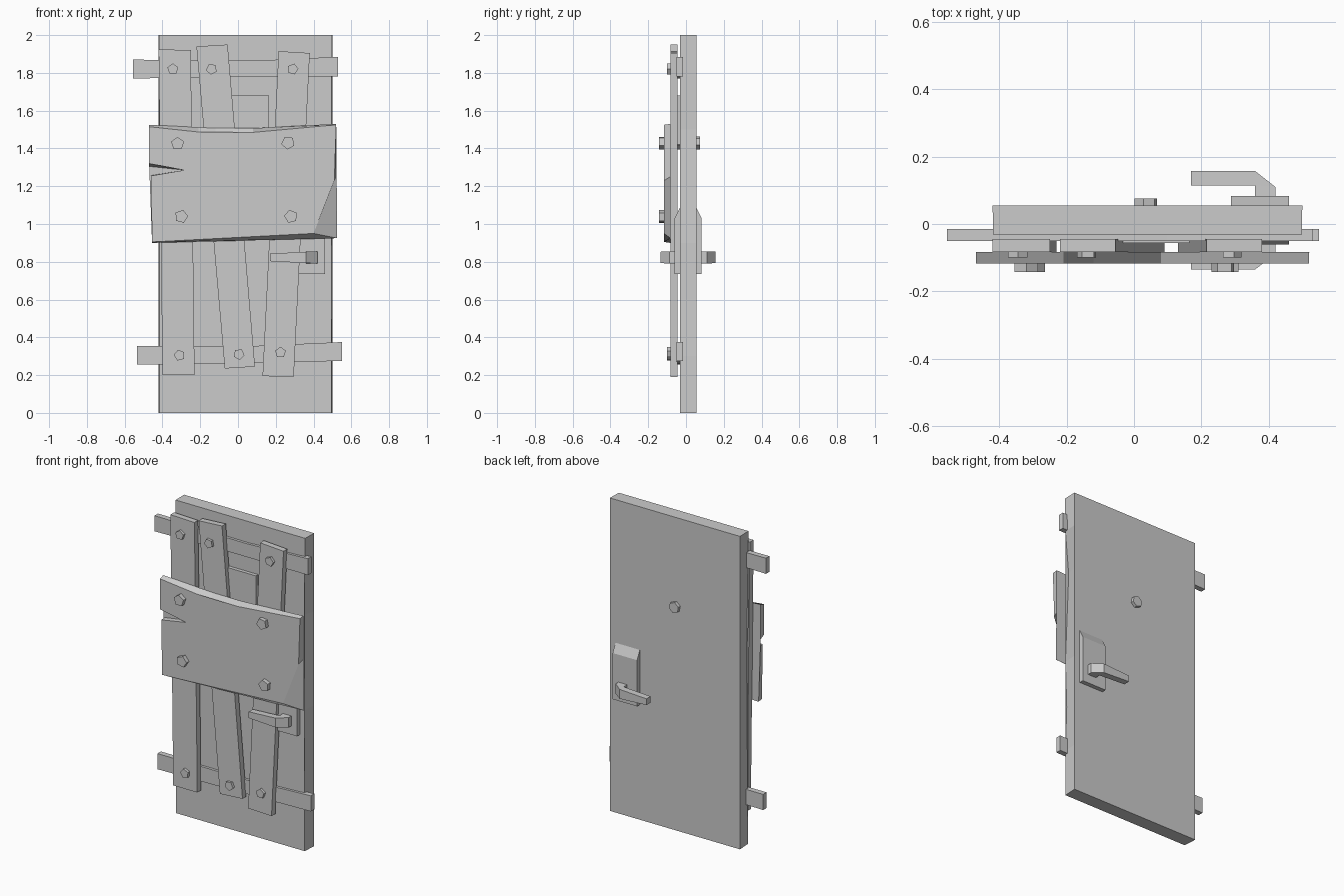
import bpy, bmesh, math
from mathutils import Matrix

if "Cube" in bpy.data.objects:
    bpy.data.objects.remove(bpy.data.objects["Cube"])


def make(name, bm):
    bmesh.ops.recalc_face_normals(bm, faces=bm.faces)
    me = bpy.data.meshes.new(name)
    bm.to_mesh(me)
    bm.free()
    ob = bpy.data.objects.new(name, me)
    bpy.context.collection.objects.link(ob)
    return ob


def slab(name, front, y0, y1, back=None):
    """Solid between a front (x, z) outline at y0 and a matching back outline at y1."""
    bm = bmesh.new()
    f = [bm.verts.new((x, y0, z)) for x, z in front]
    b = [bm.verts.new((x, y1, z)) for x, z in (back or front)]
    caps = [bm.faces.new(f), bm.faces.new(b[::-1])]
    n = len(f)
    for i in range(n):
        j = (i + 1) % n
        bm.faces.new((f[i], b[i], b[j], f[j]))
    bmesh.ops.triangulate(bm, faces=[c for c in caps if len(c.verts) > 4])
    return make(name, bm)


def stud(name, x, z, r, y0, y1, sides=5, turn=0.0):
    bm = bmesh.new()
    m = (Matrix.Translation((x, (y0 + y1) / 2, z)) @ Matrix.Rotation(math.pi / 2, 4, 'X')
         @ Matrix.Rotation(turn, 4, 'Z'))
    bmesh.ops.create_cone(bm, cap_ends=True, segments=sides, radius1=r, radius2=r,
                          depth=y1 - y0, matrix=m)
    return make(name, bm)


# door leaf with worn front edges
slab("door_leaf",
     [(-.415, 0), (.495, 0), (.495, .3), (.485, .6), (.495, .9), (.47, 1.5), (.495, 1.78),
      (.498, 2), (-.418, 2), (-.405, 1.2)], -.033, .055,
     [(-.42, 0), (.5, 0), (.5, .3), (.5, .6), (.5, .9), (.5, 1.5), (.5, 1.78),
      (.5, 2), (-.42, 2), (-.42, 1.2)])

# horizontal battens
slab("upper_batten", [(-.555, 1.77), (0, 1.78), (.53, 1.78), (.53, 1.885), (.1, 1.865),
                      (-.555, 1.87)], -.05, -.015)
slab("lower_batten", [(-.535, .255), (-.1, .262), (.55, .275), (.55, .375), (.1, .355),
                      (-.535, .355)], -.05, -.015)

# vertical planks: bottom-left, bottom-right, top-right, top-left
planks = {
    "left": [(-.40, .20), (-.23, .20), (-.25, 1.92), (-.42, 1.925)],
    "middle": [(-.07, .235), (.09, .245), (-.055, 1.95), (-.22, 1.94)],
    "right": [(.13, .195), (.295, .19), (.38, 1.905), (.215, 1.915)],
}
for side, pts in planks.items():
    slab(side + "_plank", pts, -.083, -.045)

# wide split board across the middle, chipped on its front face
slab("cross_board",
     [(-.455, .905), (.40, .95), (.51, 1.23), (.52, 1.525), (.08, 1.485), (-.12, 1.46),
      (-.21, 1.487), (-.47, 1.515), (-.47, 1.32), (-.285, 1.285), (-.46, 1.255)], -.117, -.083,
     [(-.455, .90), (.525, .925), (.52, 1.25), (.52, 1.53), (.08, 1.507), (-.12, 1.507),
      (-.21, 1.512), (-.47, 1.525), (-.47, 1.305), (-.28, 1.285), (-.46, 1.257)])

# small plate behind the planks
slab("small_plate", [(-.035, 1.42), (.165, 1.42), (.165, 1.68), (-.035, 1.68)], -.056, -.03)

# five-sided studs
for i, (x, z) in enumerate([(-.345, 1.82), (-.14, 1.82), (.29, 1.82),
                            (-.31, .305), (.005, .31), (.225, .32)]):
    stud(f"plank_stud_{i}", x, z, .03, -.1, -.07, turn=i * .5)
for i, (x, z) in enumerate([(-.32, 1.425), (.265, 1.43), (-.3, 1.04), (.28, 1.04)]):
    stud(f"board_stud_{i}", x, z, .036, -.143, -.1, turn=i * .5)

# peephole
stud("peephole", .035, 1.43, .035, -.05, .075, sides=6, turn=.2)

# lock plates and lever handles, mirrored about the middle of the leaf
MID = .011
lever = [(.17, .157, .02), (.36, .157, .03), (.42, .11, .032), (.42, .075, .032),
         (.36, .075, .032), (.36, .115, .03), (.17, .115, .02)]
for side, s in (("back", 1), ("front", -1)):
    Y = lambda y: MID + s * (y - MID)
    slab(side + "_lock_plate", [(.288, .735), (.46, .735), (.46, 1.03), (.288, 1.03)],
         Y(.083), Y(.05), [(.288, .735), (.46, .735), (.46, 1.095), (.288, 1.095)])
    bm = bmesh.new()
    lo, hi = ([bm.verts.new((x, Y(y), .823 + k * h)) for x, y, h in lever] for k in (-1, 1))
    n = len(lever)
    for i in range(n):
        j = (i + 1) % n
        bm.faces.new((lo[i], lo[j], hi[j], hi[i]))
    for ring in (lo, hi):
        for q in ((0, 1, 5, 6), (1, 2, 5), (2, 3, 4, 5)):
            bm.faces.new([ring[k] for k in q])
    make(side + "_handle", bm)
